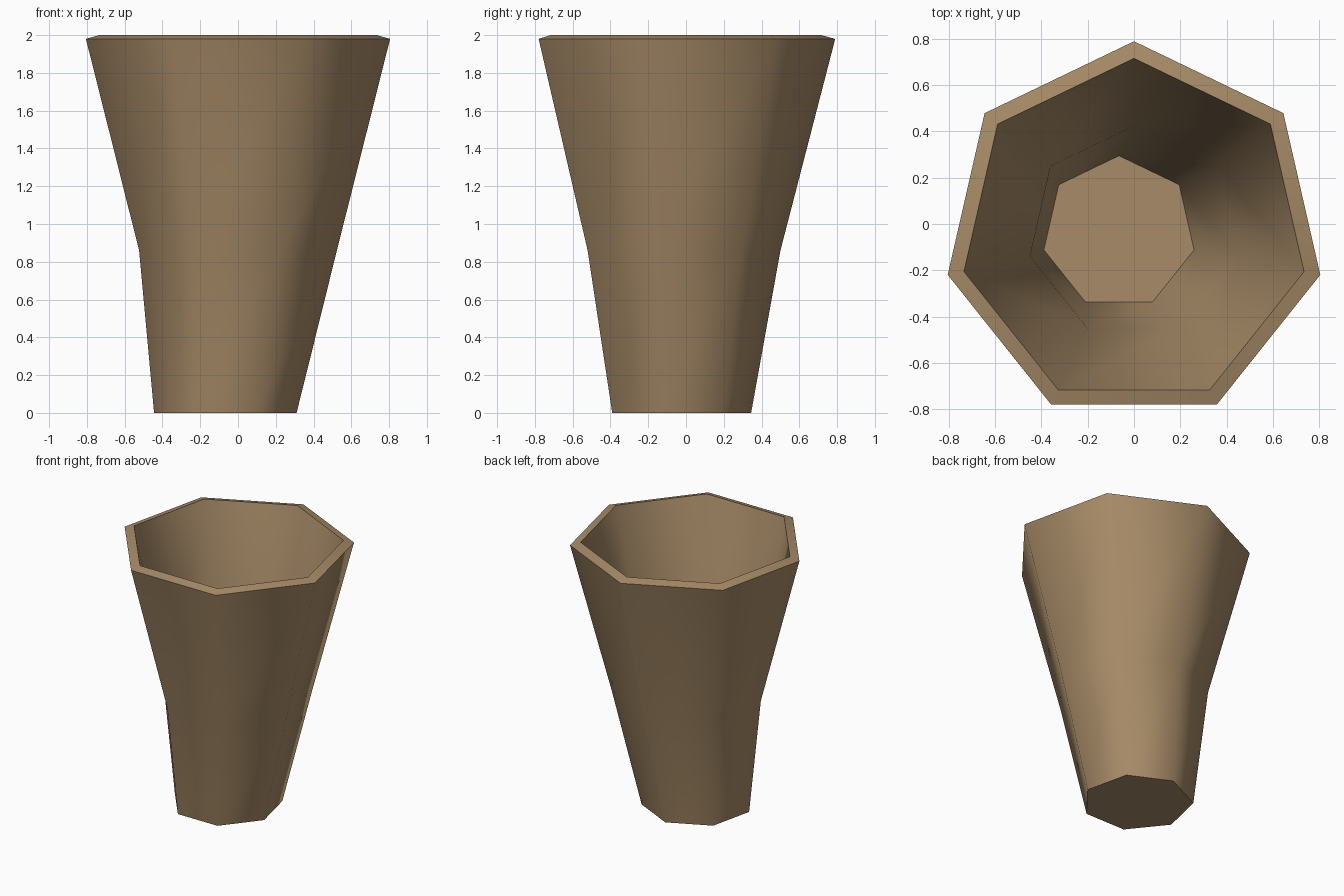
import bpy, bmesh, math

cube = bpy.data.objects.get("Cube")
if cube:
    bpy.data.objects.remove(cube, do_unlink=True)

SIDES = 7


def make_material(name, colour):
    mat = bpy.data.materials.new(name)
    mat.use_nodes = True
    mat.diffuse_color = colour
    mat.node_tree.nodes["Principled BSDF"].inputs["Base Color"].default_value = colour
    return mat


def add_ring(bm, radius, x, y, z):
    """Heptagon with one corner pointing to the back."""
    angles = [math.pi / 2 + math.tau * i / SIDES for i in range(SIDES)]
    return [bm.verts.new((x + radius * math.cos(a), y + radius * math.sin(a), z))
            for a in angles]


# Rings from the base, up the outside, over the rim and down to the inner floor
rings = [
    (0.387, -0.067, -0.042, 0.0),    # base
    (0.537, 0.0, -0.037, 0.86),      # outer bend
    (0.826, 0.0, -0.036, 1.98),      # outer rim
    (0.754, 0.0, -0.038, 2.0),       # inner rim
    (0.461, 0.0, -0.037, 0.875),     # inner bend
    (0.333, -0.065, -0.038, 0.045),  # inner floor
]

bm = bmesh.new()
loops = [add_ring(bm, *ring) for ring in rings]
for low, high in zip(loops, loops[1:]):
    for i in range(SIDES):
        j = (i + 1) % SIDES
        bm.faces.new((low[i], low[j], high[j], high[i]))

# Closed base and inner floor
bm.faces.new(loops[0][::-1])
bm.faces.new(loops[-1])
bmesh.ops.recalc_face_normals(bm, faces=bm.faces)

mesh = bpy.data.meshes.new("cup")
bm.to_mesh(mesh)
bm.free()
mesh.materials.append(make_material("tan brown", (0.386, 0.258, 0.137, 1.0)))

cup = bpy.data.objects.new("cup", mesh)
bpy.context.collection.objects.link(cup)

# Smooth walls, crisp rim and base
bpy.ops.object.select_all(action="DESELECT")
cup.select_set(True)
bpy.context.view_layer.objects.active = cup
bpy.ops.object.shade_smooth_by_angle(angle=math.radians(60))
